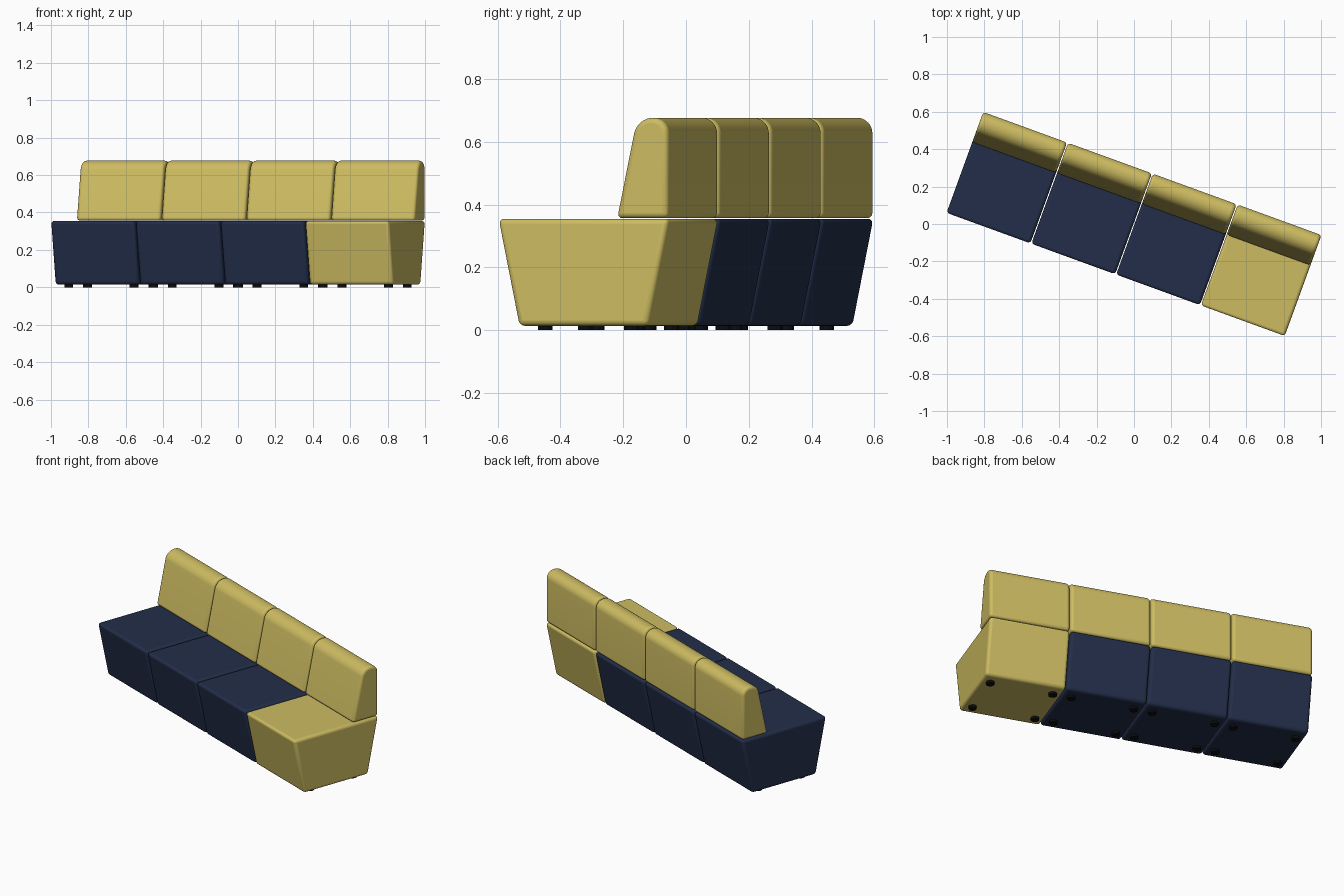
import bpy, bmesh, math
from mathutils import Matrix, Vector

if "Cube" in bpy.data.objects:
    bpy.data.objects.remove(bpy.data.objects["Cube"], do_unlink=True)

COUNT = 4
PITCH = 0.4825
WIDTH = 0.477
TURN = Matrix.Rotation(math.radians(-20), 4, "Z")


def material(name, color):
    m = bpy.data.materials.new(name)
    m.use_nodes = True
    m.diffuse_color = (*color, 1)
    bsdf = m.node_tree.nodes["Principled BSDF"]
    bsdf.inputs["Base Color"].default_value = (*color, 1)
    bsdf.inputs["Roughness"].default_value = 0.8
    return m


yellow = material("mustard fabric", (0.61, 0.50, 0.12))
navy = material("navy fabric", (0.016, 0.027, 0.067))
black = material("black plastic", (0.004, 0.004, 0.005))


def finish(bm, name, mat, place):
    bmesh.ops.recalc_face_normals(bm, faces=bm.faces)
    mesh = bpy.data.meshes.new(name)
    bm.to_mesh(mesh)
    bm.free()
    mesh.materials.append(mat)
    obj = bpy.data.objects.new(name, mesh)
    obj.matrix_world = place
    bpy.context.collection.objects.link(obj)
    return obj


def cushion(name, profile, mat, place, top_radius=0):
    """Extrude a (depth, height) profile across the width and soften its edges."""
    bm = bmesh.new()
    face = bm.faces.new([bm.verts.new((-WIDTH / 2, y, z)) for y, z in profile])
    moved = bmesh.ops.extrude_face_region(bm, geom=[face])["geom"]
    bmesh.ops.translate(bm, vec=Vector((WIDTH, 0, 0)),
                        verts=[g for g in moved if isinstance(g, bmesh.types.BMVert)])
    if top_radius:
        top = max(z for _, z in profile)
        crest = [e for e in bm.edges
                 if all(abs(v.co.z - top) < 0.001 for v in e.verts)
                 and abs(e.verts[0].co.x - e.verts[1].co.x) > 0.1]
        bmesh.ops.bevel(bm, geom=crest, offset=top_radius, segments=8,
                        profile=0.5, affect="EDGES")
    obj = finish(bm, name, mat, place)
    bevel = obj.modifiers.new("soft edges", "BEVEL")
    bevel.width = 0.017
    bevel.segments = 4
    bevel.limit_method = "ANGLE"
    bevel.angle_limit = math.radians(40)
    bpy.ops.object.select_all(action="DESELECT")
    obj.select_set(True)
    bpy.context.view_layer.objects.active = obj
    bpy.ops.object.shade_smooth_by_angle(angle=math.radians(40))


def feet(name, place):
    bm = bmesh.new()
    for sx in (-1, 1):
        for sy in (-1, 1):
            bmesh.ops.create_cone(
                bm, cap_ends=True, segments=12, radius1=0.024, radius2=0.024, depth=0.02,
                matrix=Matrix.Translation((sx * 0.186, sy * 0.146, 0.01)))
    finish(bm, name, black, place)


SEAT = [(-0.219, 0.014), (0.219, 0.014), (0.290, 0.355), (-0.290, 0.355)]
BACK = [(0.112, 0.357), (0.287, 0.357), (0.287, 0.677), (0.180, 0.677)]

# Row of modules, the last one with a mustard seat
for i in range(COUNT):
    place = TURN @ Matrix.Translation(((i - (COUNT - 1) / 2) * PITCH, 0, 0))
    cushion(f"seat_{i + 1}", SEAT, yellow if i == COUNT - 1 else navy, place)
    cushion(f"backrest_{i + 1}", BACK, yellow, place, top_radius=0.05)
    feet(f"feet_{i + 1}", place)
